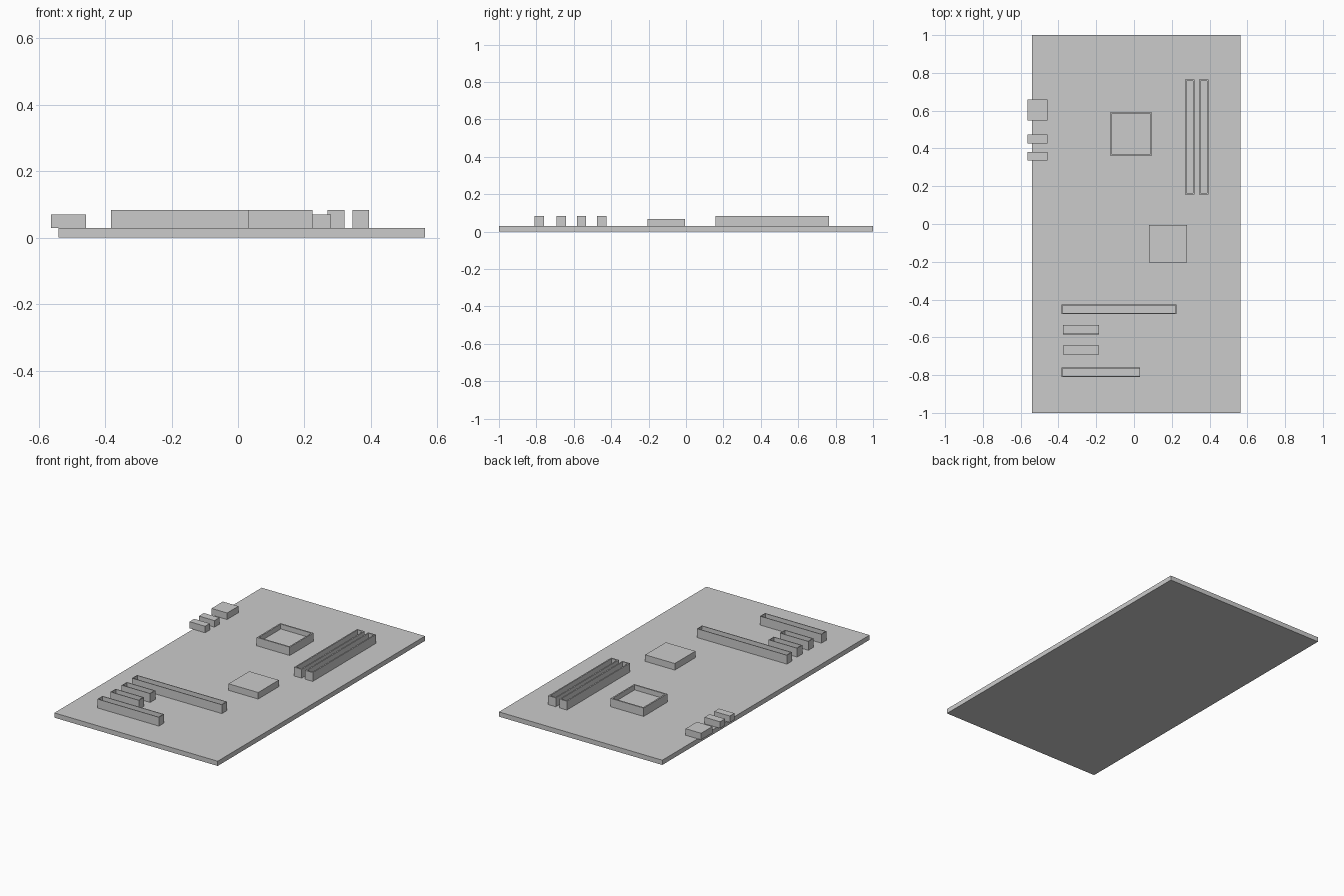
import bpy, bmesh

if "Cube" in bpy.data.objects:
    bpy.data.objects.remove(bpy.data.objects["Cube"])

BOARD_TOP = 0.029


def block(name, x, y, z, rim=0.0, depth=0.0):
    """Box from axis ranges; rim and depth sink a pocket into its top."""
    bm = bmesh.new()
    bmesh.ops.create_cube(bm, size=1)
    for v in bm.verts:
        for i, (lo, hi) in enumerate((x, y, z)):
            v.co[i] = lo if v.co[i] < 0 else hi
    if rim:
        bm.normal_update()
        top = max(bm.faces, key=lambda f: f.normal.z)
        bmesh.ops.inset_region(bm, faces=[top], thickness=rim)
        # Extrude the inset face straight down to form the pocket
        floor = bmesh.ops.extrude_discrete_faces(bm, faces=[top])["faces"][0]
        for v in floor.verts:
            v.co.z -= depth
    bmesh.ops.recalc_face_normals(bm, faces=bm.faces)
    mesh = bpy.data.meshes.new(name)
    bm.to_mesh(mesh)
    bm.free()
    obj = bpy.data.objects.new(name, mesh)
    bpy.context.collection.objects.link(obj)
    return obj


# Circuit board
block("circuit_board", (-0.54, 0.563), (-1, 1), (0, BOARD_TOP))

# Processor socket and chipset
block("processor_socket", (-0.127, 0.096), (0.362, 0.59), (BOARD_TOP, 0.08), 0.012, 0.03)
block("chipset", (0.08, 0.28), (-0.205, -0.006), (BOARD_TOP, 0.069))

# Memory slots
for i in range(2):
    x = 0.269 + 0.075 * i
    block(f"memory_slot_{i + 1}", (x, x + 0.051), (0.157, 0.765), (BOARD_TOP, 0.083), 0.011, 0.04)

# Expansion slots: x range and y centre
for i, (x0, x1, y) in enumerate([(-0.383, 0.225, -0.451), (-0.377, -0.184, -0.559),
                                 (-0.377, -0.184, -0.667), (-0.383, 0.033, -0.785)]):
    block(f"expansion_slot_{i + 1}", (x0, x1), (y - 0.025, y + 0.025), (BOARD_TOP, 0.083), 0.006, 0.04)

# Edge ports overhanging the left side
for i, (y0, y1) in enumerate([(0.549, 0.658), (0.427, 0.475), (0.337, 0.382)]):
    block(f"edge_port_{i + 1}", (-0.563, -0.458), (y0, y1), (BOARD_TOP, 0.069))
